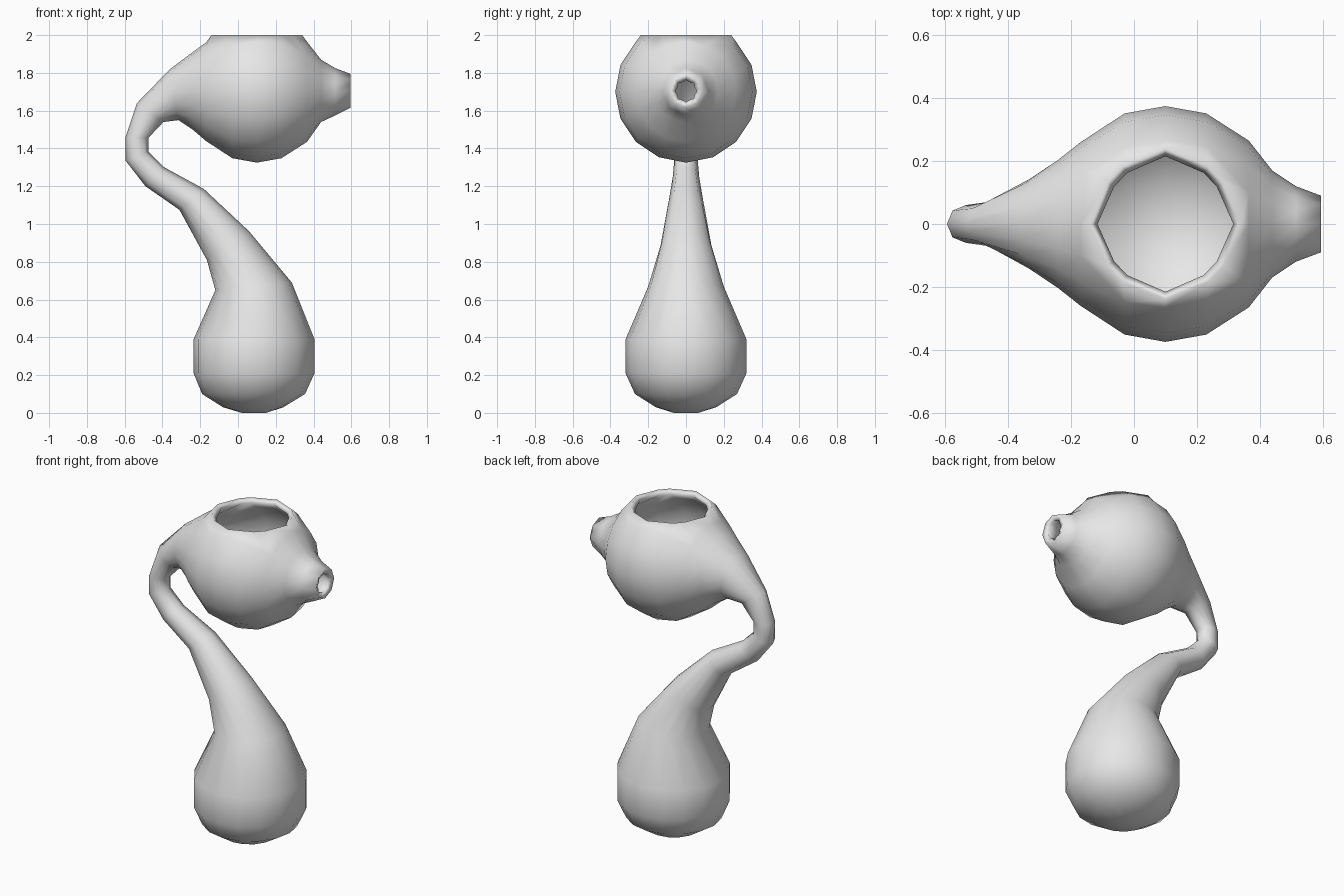
import bpy, bmesh, math
from mathutils import Vector

cube = bpy.data.objects.get("Cube")
if cube:
    bpy.data.objects.remove(cube, do_unlink=True)

SIDES = 16
BOWL = Vector((0.1, 0, 1.70))
BOWL_R = 0.375
RIM_Z, RIM_R = 2.0, 0.24

clay = bpy.data.materials.new("grey clay")
clay.use_nodes = True
clay.diffuse_color = (0.8, 0.8, 0.8, 1)
clay.node_tree.nodes["Principled BSDF"].inputs["Base Color"].default_value = (0.8, 0.8, 0.8, 1)


def octagon(t):
    """Radius factor that flattens a circle into an octagon with corners on the axes."""
    step = math.pi / 4
    return math.cos(step / 2) / math.cos((t % step) - step / 2)


def bowl_ring(x):
    r = math.sqrt(BOWL_R ** 2 - (x - BOWL.x) ** 2)
    return (x, BOWL.z + r, x, BOWL.z - r, r)


# Cross-sections: outer edge (x, z), inner edge (x, z), half depth in y
base_bulb = [
    (0.02, 0.0, 0.15, 0.0, 0.065),
    (-0.08, 0.03, 0.24, 0.03, 0.16),
    (-0.19, 0.10, 0.355, 0.10, 0.27),
    (-0.235, 0.21, 0.405, 0.21, 0.32),
    (-0.235, 0.39, 0.405, 0.39, 0.32),
    (-0.12, 0.65, 0.285, 0.69, 0.20),
]
neck = [
    (-0.165, 0.81, 0.06, 0.96, 0.135),
    (-0.31, 1.075, -0.18, 1.185, 0.09),
    (-0.49, 1.20, -0.39, 1.30, 0.07),
    (-0.595, 1.335, -0.475, 1.385, 0.06),
    (-0.595, 1.46, -0.475, 1.455, 0.06),
    (-0.535, 1.64, -0.395, 1.54, 0.07),
    (-0.36, 1.82, -0.315, 1.55, 0.14),
    (-0.24, 1.91, -0.24, 1.50, 0.205),
]
bowl = [bowl_ring(x) for x in (-0.17, -0.03, 0.1, 0.23, 0.365)]
spout = [
    (0.44, 1.87, 0.44, 1.54, 0.17),
    (0.515, 1.825, 0.515, 1.575, 0.12),
    (0.595, 1.795, 0.595, 1.615, 0.09),
]

# Loft one continuous skin from the base to the spout
bm = bmesh.new()
rings = []
for x1, z1, x2, z2, depth in base_bulb + neck + bowl + spout:
    outer, inner = Vector((x1, 0, z1)), Vector((x2, 0, z2))
    mid, u = (outer + inner) / 2, (outer - inner) / 2
    ring = []
    for j in range(SIDES):
        t = math.tau * j / SIDES
        f = octagon(t) if depth < 0.13 else 1
        ring.append(bm.verts.new(mid + (u * math.cos(t) + Vector((0, depth * math.sin(t), 0))) * f))
    rings.append(ring)
for a, b in zip(rings, rings[1:]):
    for j in range(SIDES):
        k = (j + 1) % SIDES
        bm.faces.new((a[j], b[j], b[k], a[k]))
bm.faces.new(rings[0])

# Slice off the top of the bowl and shape the opening as an octagon
cut = bmesh.ops.bisect_plane(bm, geom=bm.verts[:] + bm.edges[:] + bm.faces[:], dist=0.0001,
                             plane_co=(0, 0, RIM_Z), plane_no=(0, 0, 1), clear_outer=True)
for v in cut["geom_cut"]:
    if isinstance(v, bmesh.types.BMVert):
        t = math.atan2(v.co.y, v.co.x - BOWL.x)
        r = RIM_R * octagon(t)
        v.co.x, v.co.y = BOWL.x + r * math.cos(t), r * math.sin(t)

for f in bm.faces:
    f.smooth = True
mesh = bpy.data.meshes.new("curved_vessel")
bm.to_mesh(mesh)
bm.free()
mesh.materials.append(clay)
vessel = bpy.data.objects.new("curved_vessel", mesh)
bpy.context.collection.objects.link(vessel)

# Wall thickness, so the bowl and spout are hollow
wall = vessel.modifiers.new("wall", 'SOLIDIFY')
wall.thickness = 0.035
wall.offset = -1
